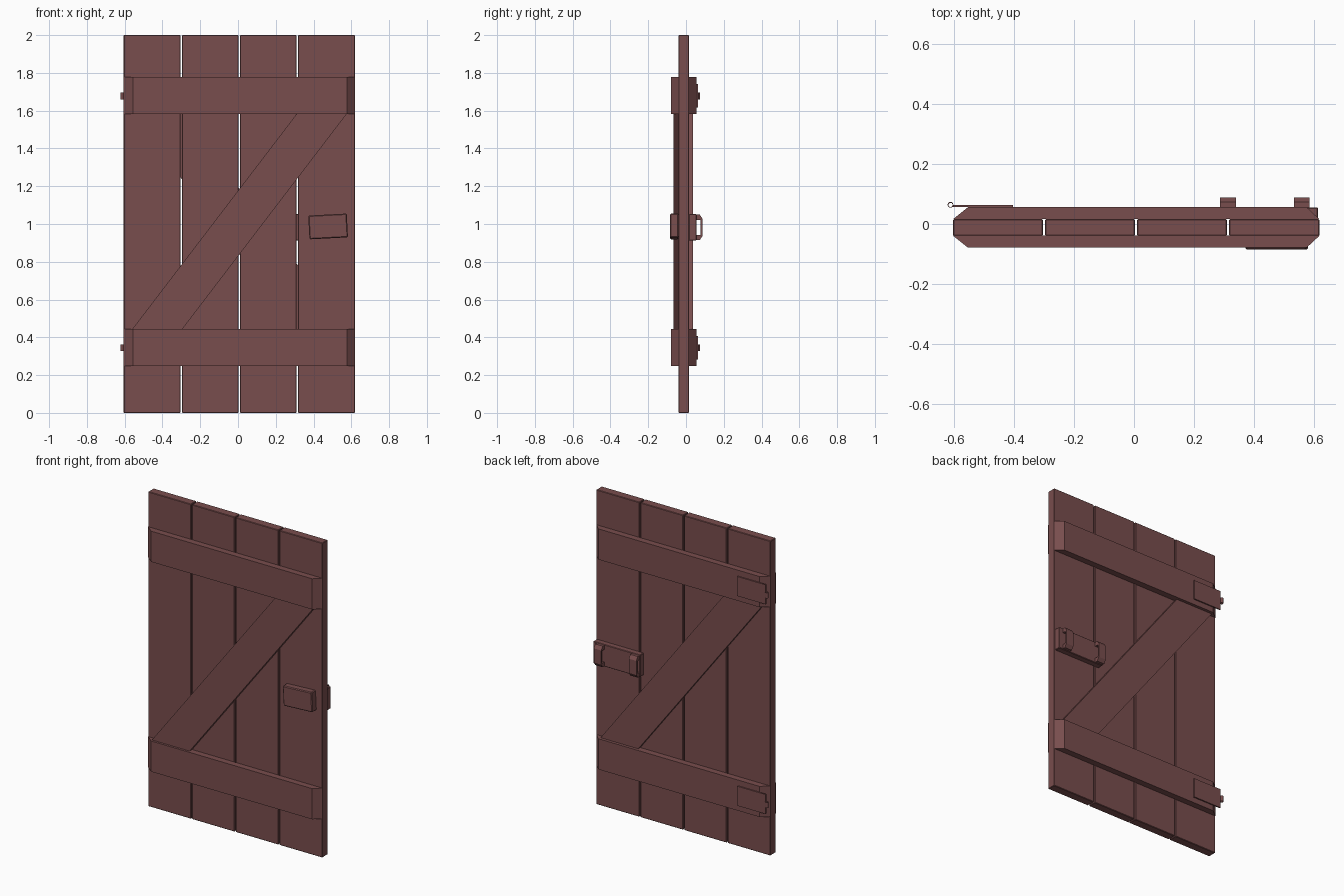
import bpy, math
from mathutils import Matrix, Vector

if "Cube" in bpy.data.objects:
    bpy.data.objects.remove(bpy.data.objects["Cube"])

wood = bpy.data.materials.new("brown_wood")
wood.diffuse_color = (0.19, 0.075, 0.075, 1)
wood.use_nodes = True
wood.node_tree.nodes["Principled BSDF"].inputs["Base Color"].default_value = wood.diffuse_color

def make(name, verts, faces, bevel=0.0):
    me = bpy.data.meshes.new(name)
    me.from_pydata(verts, [], faces)
    me.materials.append(wood)
    ob = bpy.data.objects.new(name, me)
    bpy.context.collection.objects.link(ob)
    if bevel:
        m = ob.modifiers.new("bevel", 'BEVEL')
        m.width, m.segments = bevel, 1
    return ob

def prism(name, outline, axis, a, b, bevel=0.0):
    """Extrude a 2D outline along axis from a to b (outline uses the other two axes in order)."""
    def pt(p, t):
        v = list(p)
        v.insert("xyz".index(axis), t)
        return v
    n = len(outline)
    # keep the face winding outward for either outline direction
    area = sum(outline[i][0] * outline[(i + 1) % n][1] - outline[(i + 1) % n][0] * outline[i][1]
               for i in range(n))
    if (area < 0) != (axis == "y"):
        outline = outline[::-1]
    verts = [pt(p, a) for p in outline] + [pt(p, b) for p in outline]
    faces = [list(range(n))[::-1], list(range(n, 2 * n))]
    faces += [[i, (i + 1) % n, n + (i + 1) % n, n + i] for i in range(n)]
    return make(name, verts, faces, bevel)

def box(name, x0, x1, y0, y1, z0, z1, bevel=0.0):
    return prism(name, [(x0, y0), (x1, y0), (x1, y1), (x0, y1)], "z", z0, z1, bevel)

BACK, FRONT = 0.016, -0.039      # plank faces
L, R = -0.605, 0.62              # door edges

# four vertical planks with narrow gaps
for i, (x0, x1) in enumerate([(L, -0.304), (-0.297, 0.003), (0.010, 0.310), (0.318, R)]):
    box(f"plank_{i + 1}", x0, x1, FRONT, BACK, 0, 2, 0.003)

# cross battens with sloped ends, on both faces
for side, inner, outer in (("front", FRONT, -0.079), ("back", BACK, 0.056)):
    for level, z0, z1 in (("lower", 0.248, 0.443), ("upper", 1.582, 1.777)):
        prism(f"{side}_{level}_batten",
              [(L, inner), (-0.555, outer), (0.577, outer), (R, inner)], "z", z0, z1)

# diagonal braces, the back one mirrored
brace = [(-0.56, 0.443), (-0.295, 0.443), (0.575, 1.582), (0.31, 1.582)]
prism("front_brace", brace, "y", -0.065, FRONT)
prism("back_brace", [(0.015 - x, z) for x, z in brace], "y", BACK, 0.037)

# slightly tilted grip block on the front
grip = box("front_grip_block", -0.102, 0.102, -0.085, FRONT, -0.063, 0.063, 0.005)
grip.matrix_world = Matrix.Translation((0.477, 0, 0.987)) @ Matrix.Rotation(math.radians(-3), 4, 'Y')

# latch bar on the back, held by two open staples
box("latch_bar", 0.285, 0.615, BACK, 0.055, 0.912, 1.052, 0.003)
staple = [(0.05, 0.915), (0.073, 0.915), (0.088, 0.937), (0.088, 1.027), (0.073, 1.049),
          (0.05, 1.049), (0.05, 1.022), (0.078, 1.022), (0.078, 0.942), (0.05, 0.942)]
for i, (x0, x1) in enumerate([(0.288, 0.341), (0.535, 0.587)]):
    prism(f"latch_staple_{i + 1}", staple, "x", x0, x1)

# hinges: leaf plate plus a thin rolled knuckle
for level, zc in (("lower", 0.345), ("upper", 1.678)):
    box(f"{level}_hinge_leaf", -0.605, -0.405, 0.056, 0.064, zc - 0.062, zc + 0.062)
    ring = [(-0.613 + r * math.cos(a), 0.064 + r * math.sin(a))
            for r, turn in ((0.010, 1), (0.007, -1))
            for a in [math.radians(180 + turn * (-170 + 34 * k)) for k in range(11)]]
    prism(f"{level}_hinge_knuckle", ring, "z", zc - 0.018, zc + 0.018)
